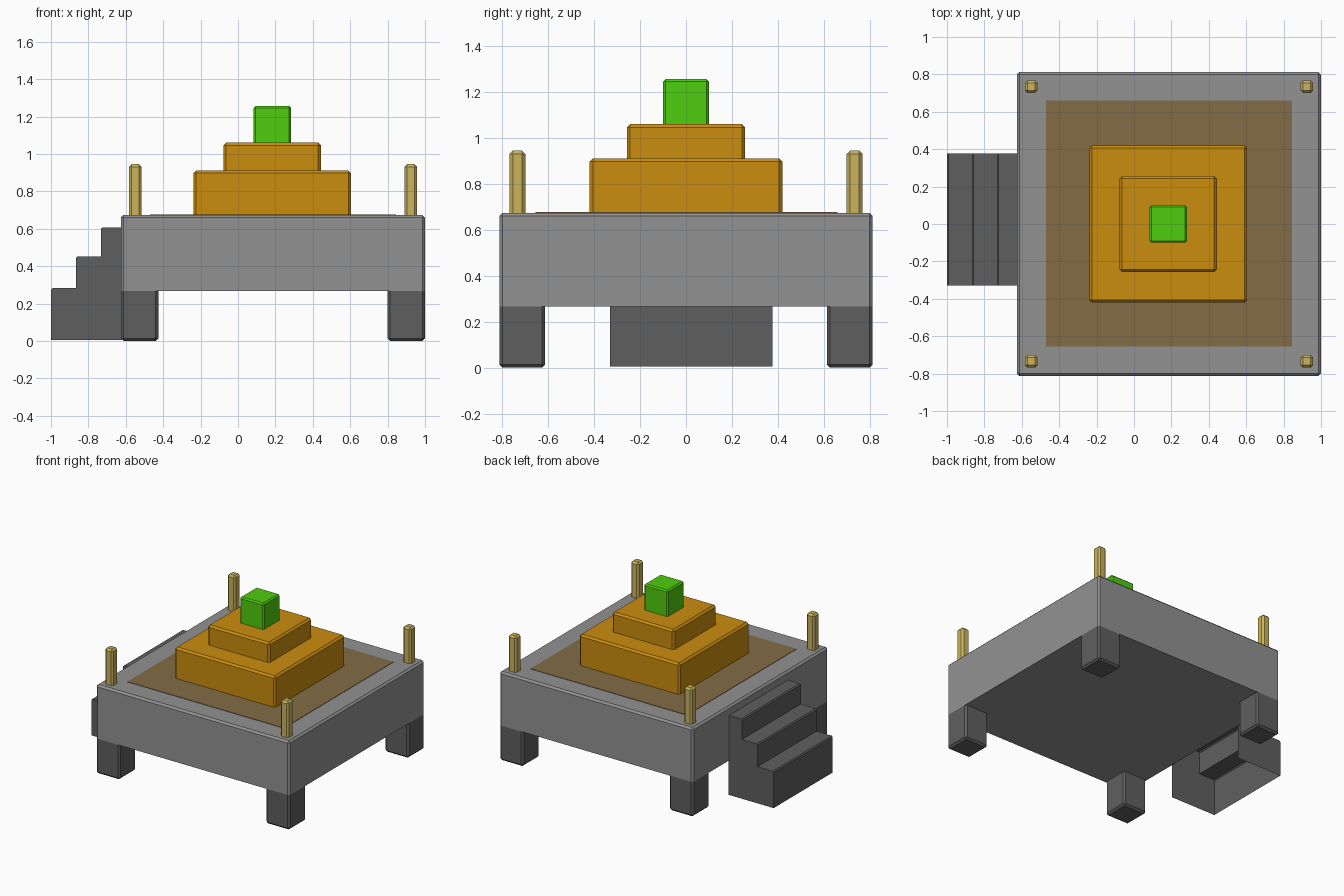
import bpy, bmesh

if "Cube" in bpy.data.objects:
    bpy.data.objects.remove(bpy.data.objects["Cube"])

CX = 0.187       # centre line of the platform
HALF = 0.813     # half width of the platform


def srgb(r, g, b):
    f = lambda c: c / 255 / 12.92 if c < 11 else ((c / 255 + 0.055) / 1.055) ** 2.4
    return (f(r), f(g), f(b), 1)


def material(name, rgb):
    m = bpy.data.materials.new(name)
    m.diffuse_color = srgb(*rgb)
    m.use_nodes = True
    m.node_tree.nodes["Principled BSDF"].inputs["Base Color"].default_value = m.diffuse_color
    return m


STONE = material("light grey stone", (146, 146, 146))
DARK = material("dark grey stone", (95, 95, 95))
ORANGE = material("orange", (203, 141, 14))
GREEN = material("green", (79, 205, 15))
BROWN = material("brown", (131, 108, 70))
SAND = material("pale gold", (203, 180, 92))


def add(name, bm, mat):
    bmesh.ops.recalc_face_normals(bm, faces=bm.faces)
    mesh = bpy.data.meshes.new(name)
    bm.to_mesh(mesh)
    bm.free()
    mesh.materials.append(mat)
    ob = bpy.data.objects.new(name, mesh)
    bpy.context.collection.objects.link(ob)
    return ob


def block(name, cx, cy, hx, hy, z0, z1, mat, bevel=0.014, square="bottom"):
    """Box with chamfered edges, except around the end that meets another part."""
    bm = bmesh.new()
    bmesh.ops.create_cube(bm, size=2)
    for v in bm.verts:
        v.co = (cx + v.co.x * hx, cy + v.co.y * hy, z1 if v.co.z > 0 else z0)
    if bevel:
        zs = z0 if square == "bottom" else z1
        edges = [e for e in bm.edges if not all(abs(v.co.z - zs) < 1e-5 for v in e.verts)]
        bmesh.ops.bevel(bm, geom=edges, offset=bevel, segments=1, affect='EDGES')
    return add(name, bm, mat)


# platform and the painted square on its top
block("platform", CX, 0, HALF, HALF, 0.266, 0.674, STONE)
block("floor_square", CX, 0.002, 0.657, 0.657, 0.670, 0.677, BROWN, bevel=0)

# legs and corner posts
for sx, side in ((-1, "left"), (1, "right")):
    for sy, end in ((-1, "front"), (1, "back")):
        block(f"{end}_{side}_leg", CX + sx * (HALF - 0.1), sy * (HALF - 0.1),
              0.1, 0.1, 0, 0.266, DARK, square="top")
        block(f"{end}_{side}_post", CX + sx * 0.737, sy * 0.734,
              0.034, 0.034, 0.67, 0.945, SAND)

# stacked tiers and the cube on top
block("lower_tier", CX - 0.004, 0, 0.422, 0.42, 0.67, 0.911, ORANGE)
block("upper_tier", CX - 0.004, 0, 0.26, 0.257, 0.905, 1.06, ORANGE)
block("top_cube", CX - 0.003, 0, 0.1, 0.1, 1.055, 1.256, GREEN, bevel=0.01)

# steps: a hollow shell, open underneath and against the platform
c = 0.008
profile = [(-1, 0.004)]
for x, z in ((-1, 0.282), (-0.865, 0.453), (-0.733, 0.607)):
    if x > -1:
        profile.append((x, profile[-1][1]))
    profile += [(x, z - c), (x + c, z)]
profile.append((-0.62, 0.607))
bm = bmesh.new()
front = [bm.verts.new((x, -0.33, z)) for x, z in profile]
back = [bm.verts.new((x, 0.377, z)) for x, z in profile]
for i in range(len(profile) - 1):
    bm.faces.new((front[i], front[i + 1], back[i + 1], back[i]))
for row, y in ((front, -0.33), (back, 0.377)):
    bm.faces.new(row + [bm.verts.new((-0.62, y, 0.004))])
add("steps", bm, DARK)
